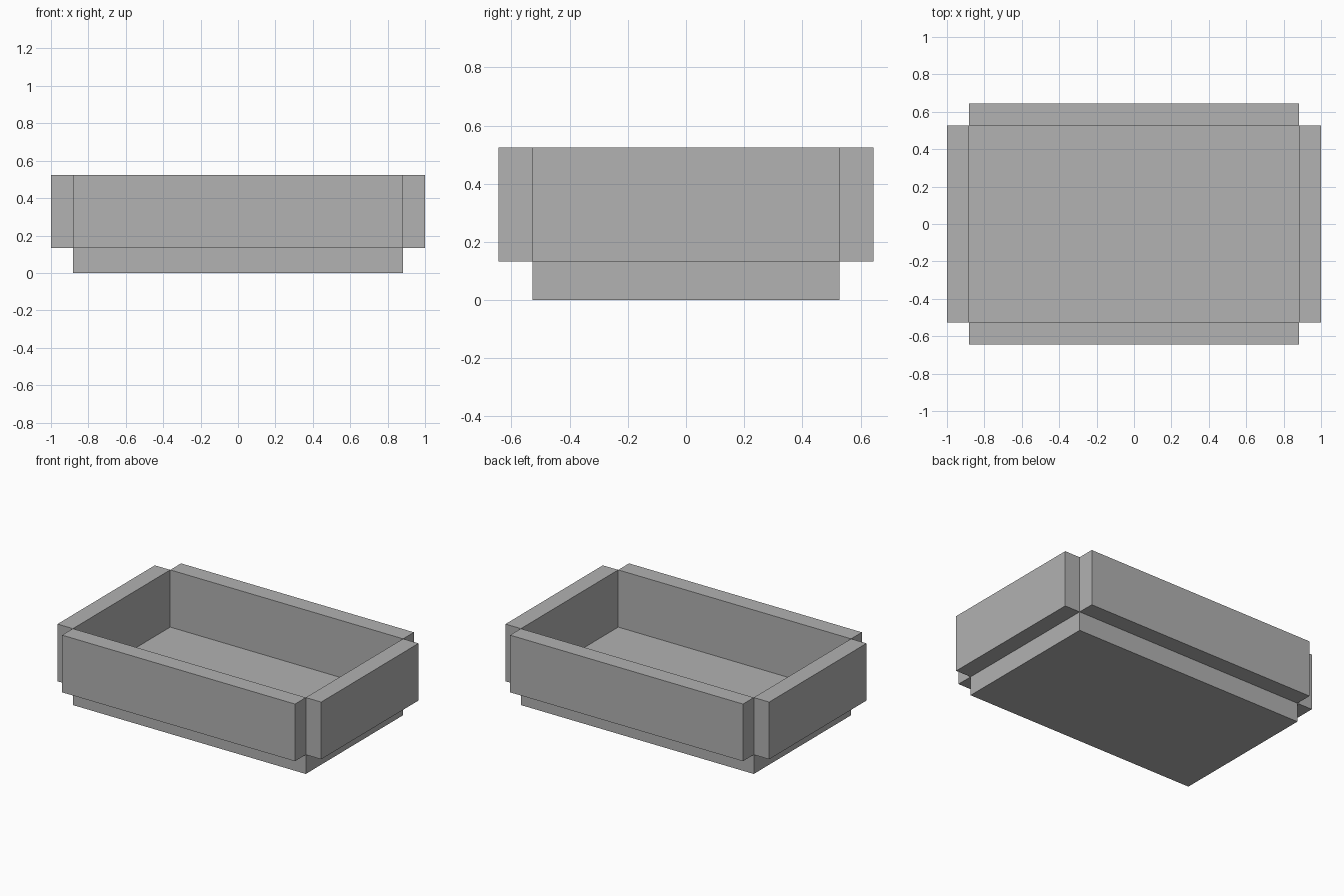
import bpy

if "Cube" in bpy.data.objects:
    bpy.data.objects.remove(bpy.data.objects["Cube"])

HX, HY = 0.883, 0.527      # half size of the base slab
T = 0.117                  # wall thickness
Z0, Z1 = 0.132, 0.524      # floor level and rim level

grey = bpy.data.materials.new("plain grey")
grey.diffuse_color = (0.445, 0.445, 0.445, 1)
grey.use_nodes = True
grey.node_tree.nodes["Principled BSDF"].inputs["Base Color"].default_value = grey.diffuse_color


def box(name, lo, hi):
    """Box between two opposite corners."""
    bpy.ops.mesh.primitive_cube_add(size=1)
    ob = bpy.context.object
    ob.name = name
    for v in ob.data.vertices:
        v.co = [hi[i] if v.co[i] > 0 else lo[i] for i in range(3)]
    ob.data.materials.append(grey)
    return ob


# base slab, its top is the tray floor
box("base", (-HX, -HY, 0), (HX, HY, Z0))

# walls standing just outside the slab edges, leaving notched corners
box("front_wall", (-HX, -HY - T, Z0), (HX, -HY, Z1))
box("back_wall", (-HX, HY, Z0), (HX, HY + T, Z1))
box("left_wall", (-HX - T, -HY, Z0), (-HX, HY, Z1))
box("right_wall", (HX, -HY, Z0), (HX + T, HY, Z1))
